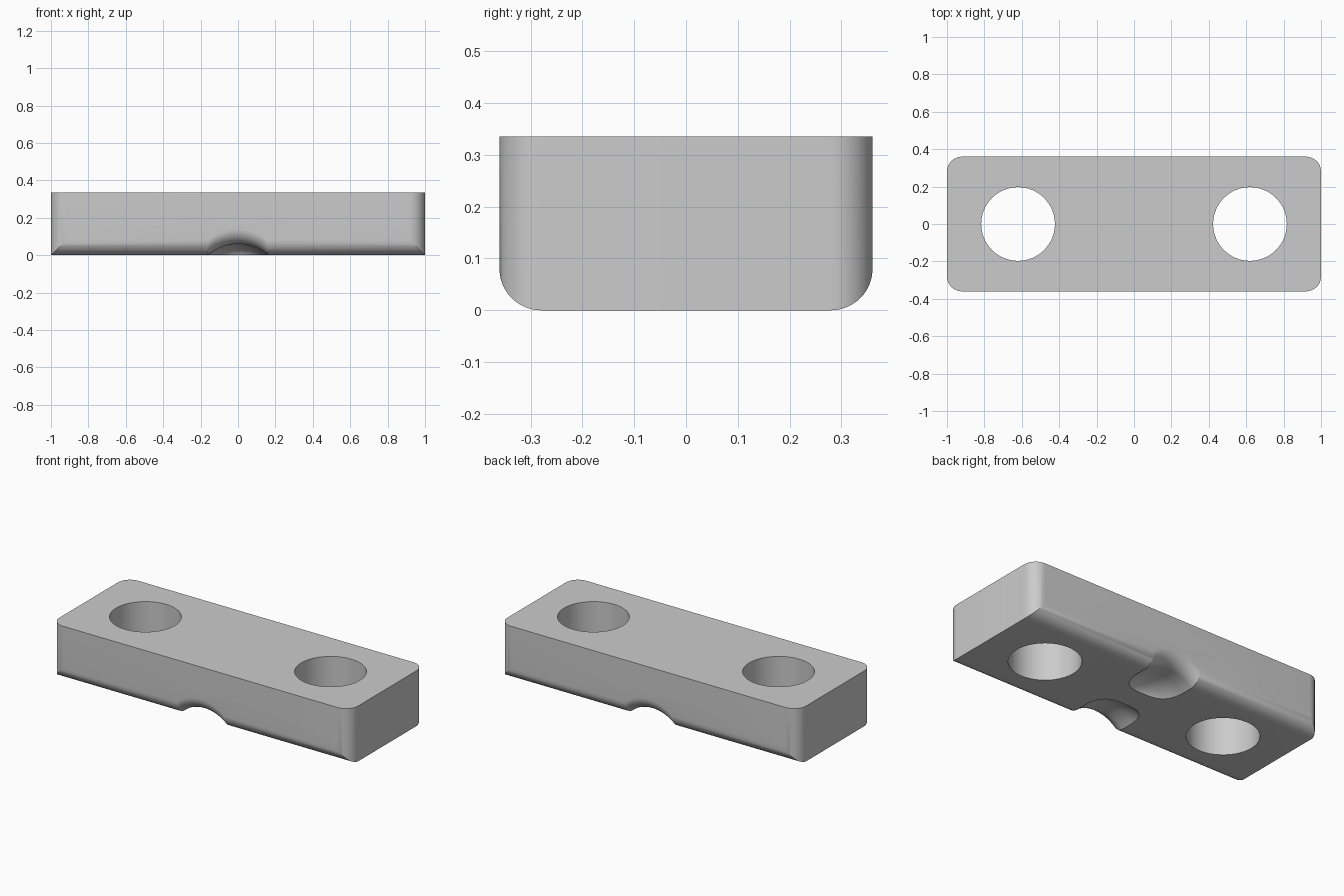
import bpy
import bmesh
from math import cos, sin, pi, sqrt, radians

if "Cube" in bpy.data.objects:
    bpy.data.objects.remove(bpy.data.objects["Cube"])

LENGTH, WIDTH, HEIGHT, R = 2.0, 0.72, 0.335, 0.08
STEPS = 12

grey = bpy.data.materials.new("plain grey")
grey.use_nodes = True
grey.diffuse_color = (0.6, 0.6, 0.6, 1)
grey.node_tree.nodes["Principled BSDF"].inputs["Base Color"].default_value = (0.6, 0.6, 0.6, 1)


def loft(name, rings):
    """Skin a row of closed rings and cap both ends."""
    bm = bmesh.new()
    rows = [[bm.verts.new(p) for p in ring] for ring in rings]
    n = len(rows[0])
    for a, b in zip(rows, rows[1:]):
        for i in range(n):
            j = (i + 1) % n
            bm.faces.new((a[i], a[j], b[j], b[i]))
    bm.faces.new(rows[0])
    bm.faces.new(rows[-1])
    bmesh.ops.recalc_face_normals(bm, faces=bm.faces)
    mesh = bpy.data.meshes.new(name)
    bm.to_mesh(mesh)
    bm.free()
    mesh.materials.append(grey)
    obj = bpy.data.objects.new(name, mesh)
    bpy.context.collection.objects.link(obj)
    return obj


def arc(cx, cy, start):
    return [(cx + R * cos(start + pi / 2 * i / STEPS), cy + R * sin(start + pi / 2 * i / STEPS))
            for i in range(STEPS + 1)]


def combine(target, other, operation):
    mod = target.modifiers.new(other.name, "BOOLEAN")
    mod.operation, mod.solver, mod.object = operation, "EXACT", other
    bpy.context.view_layer.objects.active = target
    bpy.ops.object.modifier_apply(modifier=mod.name)
    bpy.data.objects.remove(other)


# Block: plan with rounded corners, trimmed by a profile with rounded lower edges
hx, hy = LENGTH / 2 - R, WIDTH / 2 - R
plan = arc(hx, hy, 0) + arc(-hx, hy, pi / 2) + arc(-hx, -hy, pi) + arc(hx, -hy, 1.5 * pi)
block = loft("block", [[(x, y, z) for x, y in plan] for z in (-0.1, HEIGHT)])
side = arc(-hy, R, pi) + arc(hy, R, 1.5 * pi) + [(WIDTH / 2, 0.5), (-WIDTH / 2, 0.5)]
combine(block, loft("edge_trim", [[(x, y, z) for y, z in side] for x in (-1.2, 1.2)]), "INTERSECT")

# Two bolt holes
for x in (-0.62, 0.62):
    circle = [(x + 0.197 * cos(2 * pi * i / 64), 0.197 * sin(2 * pi * i / 64)) for i in range(64)]
    combine(block, loft("hole_cutter", [[(u, v, z) for u, v in circle] for z in (-0.2, 0.6)]), "DIFFERENCE")

# Arched notch under each long edge, flared at the mouth and rounded at its inner end
MOUTH_END, NOTCH_END, DROP = 0.14, 0.29, 0.075
mouth = [(R * (1 - cos(pi / 2 * i / STEPS)), R * (1 - sin(pi / 2 * i / STEPS)))
         for i in range(STEPS + 1)]
stations = [(-0.03, R)] + mouth
inner = [(MOUTH_END + (NOTCH_END - MOUTH_END) * sin(pi / 2 * i / STEPS),
          -DROP * (1 - cos(pi / 2 * i / STEPS))) for i in range(STEPS + 1)]
xs = [0.18 * (i / 16 - 1) for i in range(33)]
for sign in (-1, 1):
    rings = []
    for s, lift in stations + inner:
        y = sign * (WIDTH / 2 - s)
        top = [(x, y, lift + sqrt(0.243 ** 2 - x * x) - 0.183) for x in xs]
        rings.append(top + [(xs[-1], y, -0.2), (xs[0], y, -0.2)])
    combine(block, loft("notch_cutter", rings), "DIFFERENCE")

# Smooth curved faces, keep the rims crisp
bpy.ops.object.select_all(action="DESELECT")
block.select_set(True)
bpy.context.view_layer.objects.active = block
bpy.ops.object.shade_smooth_by_angle(angle=radians(25))
